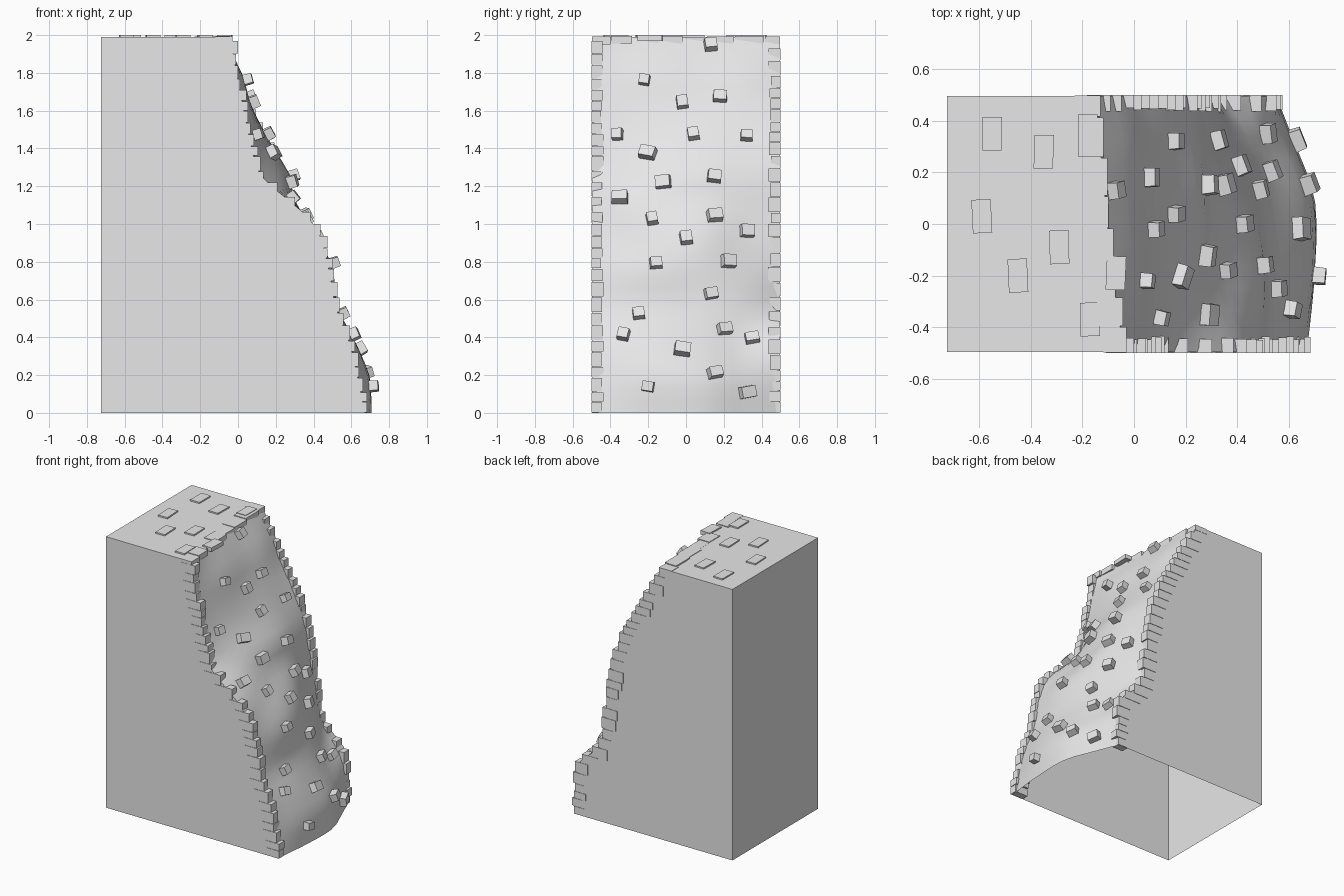
import bpy, bmesh, random
from mathutils import Vector, Matrix

random.seed(4)
BACK_X, SIDE_Y, DECK_Z = -0.725, 0.497, 1.99

if "Cube" in bpy.data.objects:
    bpy.data.objects.remove(bpy.data.objects["Cube"], do_unlink=True)

stone = bpy.data.materials.new("light_grey_stone")
stone.use_nodes = True
grey = (0.8, 0.8, 0.8, 1)
stone.diffuse_color = grey
stone.node_tree.nodes["Principled BSDF"].inputs["Base Color"].default_value = grey

# Cliff face: outward reach at a few heights, for five slices from front to back
HEIGHTS = [0, .2, .4, .55, .8, 1, 1.15, 1.25, 1.45, 1.65, 1.8, 2]
SLICES = {
    -.5: [.67, .63, .58, .52, .47, .4, .24, .12, .06, .02, -.01, -.04],
    -.2: [.7, .69, .61, .53, .49, .36, .28, .24, .13, .06, .02, -.09],
    .1: [.7, .68, .57, .5, .44, .37, .29, .28, .16, .06, 0, -.12],
    .32: [.62, .6, .5, .44, .36, .3, .27, .25, .15, .05, -.01, -.14],
    .5: [.55, .54, .51, .34, .3, .27, .24, .22, .14, .02, -.05, -.16],
}


def smooth_curve(keys, values, t):
    """Cubic curve through the given points."""
    last = len(keys) - 1
    t = min(max(t, keys[0]), keys[-1])
    i = 0
    while i < last - 1 and t > keys[i + 1]:
        i += 1

    def slope(k):
        a, b = max(k - 1, 0), min(k + 1, last)
        return (values[b] - values[a]) / (keys[b] - keys[a])

    span = keys[i + 1] - keys[i]
    u = (t - keys[i]) / span
    rise = values[i + 1] - values[i]
    ease = u * u * (3 - 2 * u)
    return (values[i] + rise * ease
            + span * u * (1 - u) * ((1 - u) * slope(i) - u * slope(i + 1)))


def reach(y, z):
    across = [smooth_curve(HEIGHTS, row, z) for row in SLICES.values()]
    return smooth_curve(list(SLICES), across, y)


def cliff_normal(y, z):
    e = 0.03
    dy = (reach(y + e, z) - reach(y - e, z)) / (2 * e)
    dz = (reach(y, z + e) - reach(y, z - e)) / (2 * e)
    return Vector((1, -dy, -dz)).normalized()


def make_object(name, bm):
    bmesh.ops.recalc_face_normals(bm, faces=bm.faces)
    mesh = bpy.data.meshes.new(name)
    bm.to_mesh(mesh)
    bm.free()
    mesh.materials.append(stone)
    obj = bpy.data.objects.new(name, mesh)
    bpy.context.collection.objects.link(obj)
    return obj


def add_box(bm, centre, size, rotation=None, taper=1):
    """Box with its +x end scaled by taper."""
    turn = rotation or Matrix.Identity(3)
    for v in bmesh.ops.create_cube(bm, size=1)["verts"]:
        scale = taper if v.co.x > 0 else 1
        local = Vector((v.co.x * size[0], v.co.y * size[1] * scale,
                        v.co.z * size[2] * scale))
        v.co = Vector(centre) + turn @ local


def jitter(amount):
    return random.uniform(-amount, amount)


# Cliff body: wavy face, two side walls, back wall and deck, open underneath
bm = bmesh.new()
ROWS, COLS = 30, 12
grid = []
for r in range(ROWS + 1):
    z = DECK_Z * r / ROWS
    ys = [SIDE_Y * (2 * c / COLS - 1) for c in range(COLS + 1)]
    grid.append([bm.verts.new((reach(y, z), y, z)) for y in ys])
for r in range(ROWS):
    for c in range(COLS):
        face = bm.faces.new((grid[r][c], grid[r][c + 1],
                             grid[r + 1][c + 1], grid[r + 1][c]))
        face.smooth = True
back = {}
for side in (0, -1):
    y = SIDE_Y if side else -SIDE_Y
    back[side] = [bm.verts.new((BACK_X, y, z)) for z in (0, DECK_Z)]
    bm.faces.new([row[side] for row in grid] + back[side][::-1])
bm.faces.new(back[0] + back[-1][::-1])
bm.faces.new(grid[-1] + [back[-1][1], back[0][1]])
make_object("cliff_body", bm)

# Stacked edge bricks down both sides of the face
for name, side in (("front_edge_bricks", -1), ("back_edge_bricks", 1)):
    bm = bmesh.new()
    z = 0
    while z < 1.93:
        h = min(random.uniform(.05, .085), 1.97 - z)
        y = side * SIDE_Y
        low, high = reach(y, z), reach(y, z + h)
        x0 = min(low, high) - .07 + jitter(.015)
        x1 = (low + high) / 2 + .02 + jitter(.012)
        depth = .058 + jitter(.008)
        add_box(bm, ((x0 + x1) / 2, side * (.5 - depth / 2), z + h / 2),
                (x1 - x0, depth, h * .94))
        z += h
    make_object(name, bm)

# Slabs along the top rim
bm = bmesh.new()
y = -.5
while y < .46:
    length = min(random.uniform(.09, .16), .5 - y)
    mid = y + length / 2
    add_box(bm, (reach(mid, 2) - .025, mid, 1.975 + jitter(.005)),
            (.09 + jitter(.015), length * .97, .04))
    y += length
make_object("top_rim_slabs", bm)

# Flat paving tiles on the deck
bm = bmesh.new()
TILES = [(-.55, .35), (-.59, .03), (-.35, .28), (-.45, -.2),
         (-.29, -.09), (-.17, -.37), (-.18, .36), (-.07, -.19)]
for x, y in TILES:
    add_box(bm, (x, y, 1.985), (.075, .13, .03),
            Matrix.Rotation(jitter(.06), 3, "Z"))
make_object("deck_tiles", bm)

# Rocks sticking out of the face, as (y, z)
ROCKS = [(.13, 1.94), (-.22, 1.76), (-.02, 1.64), (.18, 1.67), (-.36, 1.47),
         (.04, 1.47), (.32, 1.46), (-.2, 1.37), (-.12, 1.22), (.15, 1.25),
         (-.35, 1.13), (-.18, 1.02), (.15, 1.04), (0, .92), (.32, .96),
         (-.16, .79), (.22, .8), (.13, .63), (-.25, .52), (-.33, .41),
         (.2, .44), (.35, .39), (-.02, .33), (.15, .21), (-.2, .14), (.32, .11)]
bm = bmesh.new()
for y, z in ROCKS:
    normal = cliff_normal(y, z)
    turn = normal.to_track_quat("X", "Z").to_matrix()
    turn = turn @ Matrix.Rotation(jitter(.2), 3, "X")
    centre = Vector((reach(y, z), y, z)) + normal * .01
    width = random.uniform(.055, .09)
    add_box(bm, centre, (.07, width, .06 + jitter(.008)), turn, .92)
make_object("face_rocks", bm)
